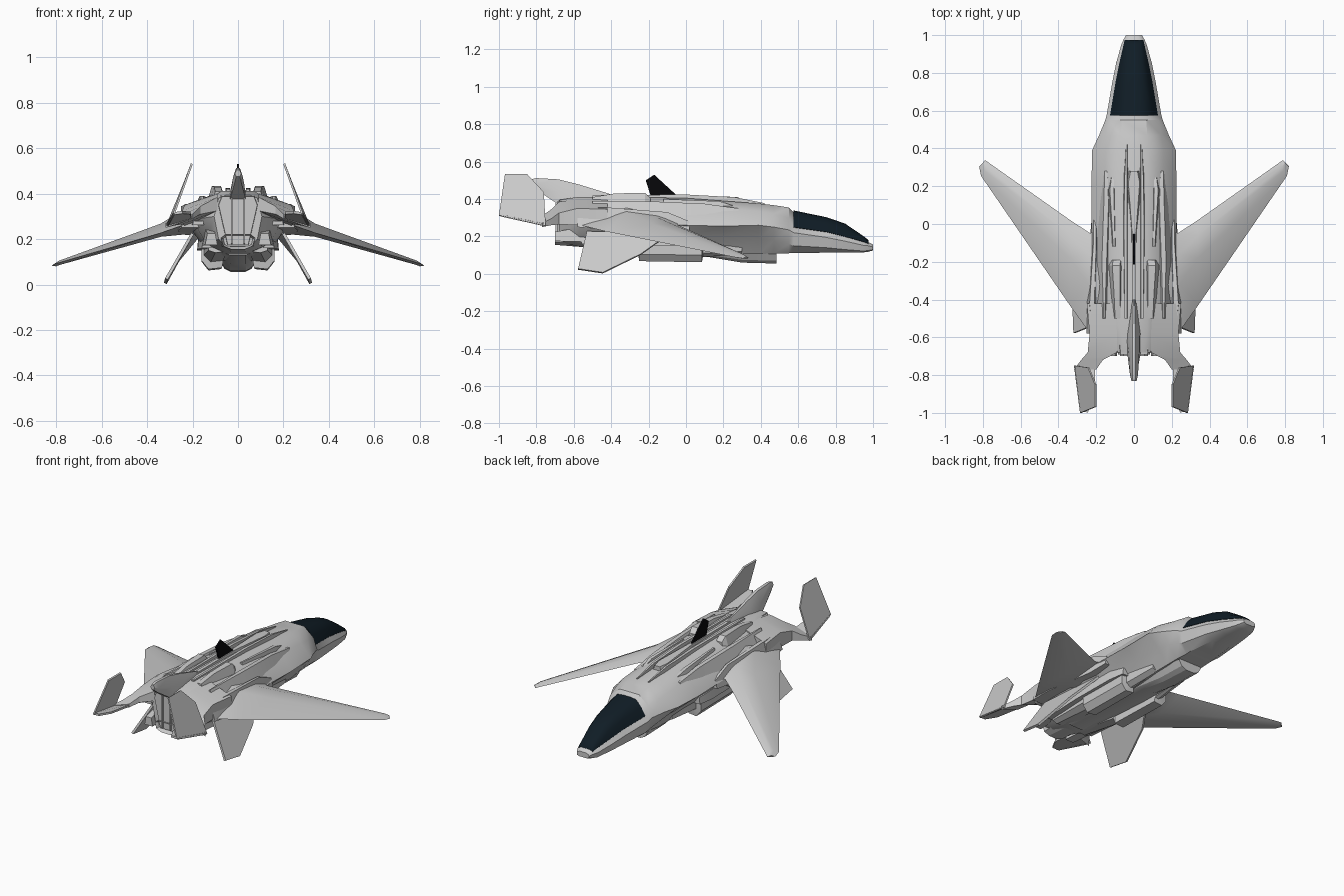
import bpy, bmesh, math
from mathutils import Vector


def paint(name, rgb):
    m = bpy.data.materials.new(name)
    m.diffuse_color = (*rgb, 1)
    return m


black = paint("black", (0.002, 0.002, 0.003))
glass = paint("dark_glass", (0.005, 0.012, 0.019))


def solid(name, rings, both=False, mat=None, angle=25):
    """Skin closed rings of points into a capped solid, optionally on both sides."""
    bm = bmesh.new()
    for s in ((1, -1) if both else (1,)):
        vs = [[bm.verts.new((p[0] * s, p[1], p[2])) for p in r] for r in rings]
        n = len(rings[0])
        for a, b in zip(vs, vs[1:]):
            for i in range(n):
                j = (i + 1) % n
                bm.faces.new((a[i], a[j], b[j], b[i]))
        bm.faces.new(vs[0])
        bm.faces.new(vs[-1])
    bmesh.ops.remove_doubles(bm, verts=bm.verts, dist=1e-5)
    bmesh.ops.recalc_face_normals(bm, faces=bm.faces)
    me = bpy.data.meshes.new(name)
    bm.to_mesh(me)
    bm.free()
    ob = bpy.data.objects.new(name, me)
    bpy.context.collection.objects.link(ob)
    if mat:
        me.materials.append(mat)
    bpy.ops.object.select_all(action='DESELECT')
    ob.select_set(True)
    bpy.context.view_layer.objects.active = ob
    bpy.ops.object.shade_smooth_by_angle(angle=math.radians(angle))
    return ob


def symmetric(y, half):
    """Full cross-section from its right half (top to bottom)."""
    return [(x, y, z) for x, z in half] + [(-x, y, z) for x, z in reversed(half)]


def plate(name, pts, offset, both=False, mat=None):
    o = Vector(offset)
    return solid(name, [[Vector(p) - o for p in pts], [Vector(p) + o for p in pts]], both, mat)


def strip(name, rows, both=True, mat=None):
    """Long bevelled bar; each row is y, x0, x1, z0, z1, top inset."""
    return solid(name, [[(a, y, b), (c, y, b), (c - i, y, d), (a + i, y, d)]
                        for y, a, c, b, d, i in rows], both, mat)


# fuselage
nose = [
    (1.0, [(.02, .157), (.035, .152), (.042, .143), (.04, .13), (.025, .125)]),
    (.975, [(.03, .17), (.047, .162), (.056, .15), (.052, .125), (.035, .118)]),
    (.95, [(.03, .19), (.052, .172), (.067, .152), (.062, .122), (.04, .115)]),
    (.85, [(.04, .258), (.075, .2), (.095, .175), (.085, .13), (.05, .115)]),
    (.75, [(.05, .292), (.095, .225), (.115, .195), (.105, .14), (.06, .113)]),
    (.575, [(.06, .328), (.124, .25), (.145, .22), (.13, .15), (.08, .112)]),
]
rear = [
    (.55, [(.065, .355), (.13, .3), (.152, .235), (.135, .16), (.08, .11)]),
    (.47, [(.07, .367), (.145, .32), (.185, .25), (.145, .18), (.085, .11)]),
    (.39, [(.075, .376), (.155, .335), (.222, .26), (.15, .19), (.09, .105)]),
    (.2, [(.075, .39), (.155, .35), (.225, .255), (.15, .195), (.09, .105)]),
    (0, [(.07, .405), (.155, .36), (.225, .26), (.16, .195), (.09, .105)]),
    (-.4, [(.07, .412), (.16, .365), (.225, .27), (.165, .185), (.085, .125)]),
    (-.57, [(.07, .412), (.14, .37), (.2, .285), (.14, .18), (.06, .145)]),
    (-.68, [(.05, .395), (.085, .38), (.105, .3), (.085, .2), (.05, .17)]),
]
solid("fuselage", [symmetric(y, h) for y, h in nose + rear], angle=30)

# canopy, rounded across and slightly proud of the nose
rows = []
for y, h in nose[1:]:
    (x0, z0), (x1, z1) = h[0], h[1]
    rows.append((y, [(x0 * .4, z0 + .011), (x0 + .003, z0 + .006), ((x0 + x1) / 2 + .005, (z0 + z1) / 2 + .01),
                     (x1 + .003, z1), (x1 - .01, z1 - .015)]))
solid("canopy", [symmetric(y, h) for y, h in rows], mat=glass, angle=60)

# side shoulder panels over the undercut
strip("shoulder_panel", [(.28, .13, .165, .32, .35, .01), (.1, .1, .195, .28, .375, .035),
                         (-.2, .1, .215, .28, .388, .045), (-.5, .1, .215, .28, .39, .055)])

# dorsal rails, centre spine and rear humps
strip("dorsal_rail", [(.42, .034, .044, .35, .378, .002), (.26, .03, .055, .37, .41, .006),
                      (0, .03, .06, .38, .424, .006), (-.5, .03, .055, .39, .42, .006)])
strip("spine", [(.28, -.03, .03, .37, .41, .012), (.22, -.045, .045, .37, .413, .015),
                (-.05, -.014, .014, .39, .422, .004), (-.42, -.014, .014, .39, .422, .004)], False)
strip("dorsal_hump", [(-.19, .06, .12, .37, .405, .01), (-.22, .055, .135, .37, .433, .02),
                      (-.38, .055, .125, .37, .43, .02), (-.5, .06, .11, .37, .41, .01)])
strip("side_hump", [(.25, .1, .125, .34, .366, .006), (.18, .095, .14, .34, .388, .012),
                    (-.12, .09, .12, .36, .4, .01)])

# antenna and tail spine fin
plate("antenna", [(0, -.05, .42), (0, -.17, .53), (0, -.215, .5), (0, -.19, .42)], (.005, 0, 0), mat=black)
solid("tail_spine", [symmetric(y, h) for y, h in [
    (-.4, [(.003, .425), (.008, .42), (.01, .4)]),
    (-.58, [(.008, .48), (.028, .43), (.042, .38)]),
    (-.68, [(.009, .505), (.028, .44), (.036, .37)]),
    (-.8, [(.009, .512), (.021, .475), (.014, .45)]),
    (-.83, [(.006, .505), (.014, .49), (.008, .475)])]])

# wings: swept forward; each section is leading edge, two ridges, trailing edge, underside
solid("wing", [
    [(.15, .06, .27), (.15, -.12, .33), (.15, -.32, .365), (.15, -.55, .29), (.15, -.25, .21)],
    [(.23, -.05, .265), (.24, -.16, .305), (.24, -.32, .33), (.24, -.57, .262), (.24, -.27, .22)],
    [(.33, .015, .235), (.34, -.06, .26), (.34, -.18, .268), (.34, -.43, .227), (.34, -.18, .21)],
    [(.77, .325, .092), (.785, .305, .105), (.79, .28, .104), (.81, .255, .09), (.79, .28, .085)],
    [(.788, .337, .085), (.8, .325, .09), (.805, .318, .09), (.82, .305, .083), (.8, .32, .08)],
], both=True, angle=35)
# wing root fairing
strip("wing_root_fairing", [(.02, .19, .225, .23, .28, .01), (-.1, .18, .235, .22, .33, .02),
                            (-.42, .18, .265, .235, .355, .03), (-.58, .17, .25, .25, .35, .03)])

# tail booms
solid("tail_boom", [[(a, y, b), (c, y, d), (c, y, d - t), (a, y, b - t)] for y, a, b, c, d, t in [
    (-.42, .1, .4, .25, .345, .09), (-.58, .09, .4, .235, .35, .09),
    (-.68, .09, .385, .245, .325, .06), (-.72, .165, .345, .28, .295, .035),
    (-.77, .2, .31, .318, .27, .02)]], both=True)

# tail fins, leaning inward, with a flat foot
plate("tail_fin", [(.314, -.75, .255), (.282, -1, .312), (.203, -.968, .532), (.203, -.85, .532),
                   (.24, -.76, .435)], (.004, 0, .002), both=True)
plate("tail_foot", [(.315, -.76, .262), (.285, -.99, .312), (.245, -.998, .318), (.21, -.93, .315),
                    (.205, -.76, .295)], (0, 0, .006), both=True)

# ventral fins, splayed outward
plate("ventral_fin", [(.17, -.08, .22), (.2, -.53, .225), (.315, -.577, .025), (.32, -.445, .005),
                      (.265, -.24, .105)], (.006, 0, .003), both=True)

# chin intake and its duct
solid("chin_intake", [symmetric(y, h) for y, h in [
    (.485, [(.05, .12), (.08, .105), (.06, .07), (.03, .055)]),
    (.3, [(.07, .13), (.085, .115), (.06, .075), (.035, .06)]),
    (.12, [(.07, .14), (.085, .13), (.06, .1), (.035, .09)]),
    (-.5, [(.07, .17), (.08, .16), (.06, .138), (.035, .13)])]])

# stepped belly pods running back to the exhausts
solid("belly_pod", [[(a, y, .2), (c, y, m + .06), (c, y, m), (c - .03, y, b), (a, y, b + .006)]
                    for y, a, c, m, b in [
    (.3, .08, .115, .12, .105), (.09, .078, .13, .11, .09), (.085, .075, .16, .1, .062),
    (-.25, .07, .16, .105, .068), (-.255, .065, .15, .13, .1), (-.55, .05, .13, .15, .14)]], both=True)
strip("side_sill", [(.1, .12, .165, .15, .19, .005), (0, .13, .18, .15, .205, .005),
                    (-.3, .12, .178, .155, .21, .005), (-.56, .11, .16, .16, .21, .01)])

# engine block, rear panel and nozzle
solid("rear_panel", [symmetric(y, h) for y, h in [
    (-.6, [(.08, .395), (.1, .36), (.055, .16)]), (-.69, [(.07, .388), (.085, .35), (.045, .175)])]])
strip("rear_rib", [(-.6, .026, .033, .17, .385, 0), (-.698, .024, .03, .18, .38, 0)])
solid("nozzle", [symmetric(y, h) for y, h in [
    (-.45, [(.06, .22), (.085, .2), (.08, .16), (.035, .135)]),
    (-.7, [(.055, .22), (.075, .205), (.065, .17), (.03, .155)]),
    (-.67, [(.045, .21), (.06, .2), (.055, .178), (.025, .167)])]])
strip("side_exhaust", [(-.5, .1, .16, .17, .26, .01), (-.7, .09, .145, .175, .225, .01)])
for i in range(3):
    z = .262 + i * .028
    strip(f"exhaust_vent_{i + 1}", [(-.55, .15, .205, z, z + .02, .003), (-.62, .15, .2, z, z + .018, .003)])
